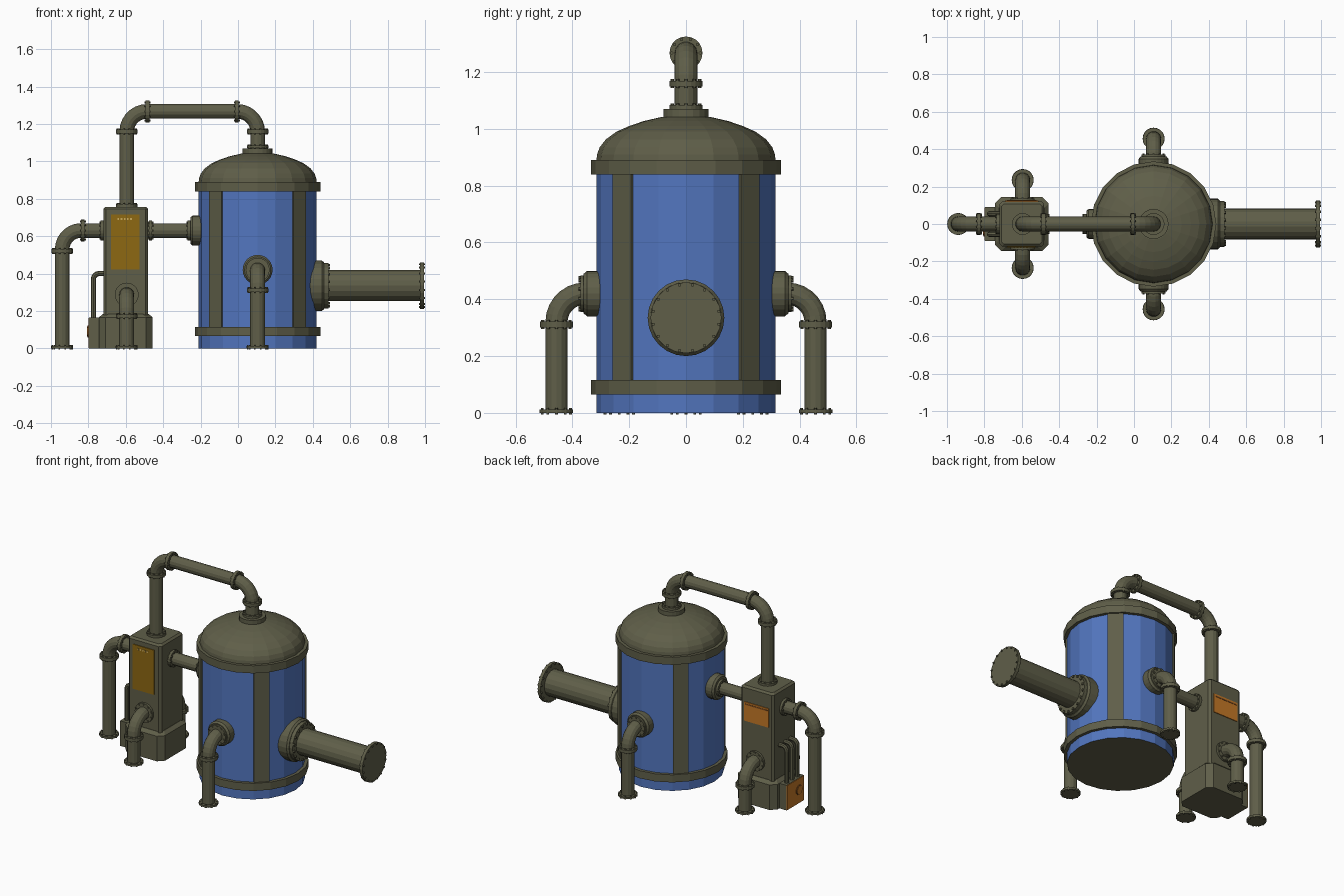
import bpy, bmesh
from math import sin, cos, pi, radians
from mathutils import Vector, Matrix

cube = bpy.data.objects.get("Cube")
if cube:
    bpy.data.objects.remove(cube, do_unlink=True)


def paint(name, rgb):
    m = bpy.data.materials.new(name)
    m.use_nodes = True
    m.diffuse_color = (*rgb, 1)
    m.node_tree.nodes["Principled BSDF"].inputs["Base Color"].default_value = (*rgb, 1)
    return m


OLIVE = paint("olive_metal", (0.115, 0.113, 0.066))
BLUE = paint("blue_paint", (0.085, 0.18, 0.52))
GOLD = paint("gold_panel", (0.27, 0.14, 0.006))
ORANGE = paint("orange_panel", (0.56, 0.19, 0.02))
BROWN = paint("brown_trim", (0.25, 0.085, 0.015))
PALE = paint("pale_gold", (0.6, 0.4, 0.1))

X, Y, Z = Vector((1, 0, 0)), Vector((0, 1, 0)), Vector((0, 0, 1))
TANK = 0.105      # tank axis in x
CAB = -0.595      # cabinet axis in x
SIDES = 20


def finish(name, bm, *mats):
    bmesh.ops.recalc_face_normals(bm, faces=bm.faces)
    me = bpy.data.meshes.new(name)
    bm.to_mesh(me)
    bm.free()
    for m in mats or (OLIVE,):
        me.materials.append(m)
    ob = bpy.data.objects.new(name, me)
    bpy.context.scene.collection.objects.link(ob)
    return ob


def add_disc(bm, start, axis, r, depth, sides, r_end=None):
    """Cylinder that begins at start and runs along axis."""
    axis = axis.normalized()
    rot = Z.rotation_difference(axis).to_matrix().to_4x4()
    bmesh.ops.create_cone(bm, cap_ends=True, segments=sides, radius1=r,
                          radius2=r if r_end is None else r_end, depth=depth,
                          matrix=Matrix.Translation(Vector(start) + axis * depth / 2) @ rot)


def disc(name, start, axis, r, depth, sides=SIDES, mat=OLIVE):
    bm = bmesh.new()
    add_disc(bm, start, axis, r, depth, sides)
    return finish(name, bm, mat)


def box(name, centre, size, mat=OLIVE, turn=0):
    bm = bmesh.new()
    bmesh.ops.create_cube(bm, size=1, matrix=Matrix.Translation(centre)
                          @ Matrix.Rotation(turn, 4, 'Z') @ Matrix.Diagonal((*size, 1)))
    return finish(name, bm, mat)


def loft(bm, rings):
    """Skin rings of points and cap both ends."""
    loops = [[bm.verts.new(p) for p in ring] for ring in rings]
    n = len(loops[0])
    for a, b in zip(loops, loops[1:]):
        for i in range(n):
            j = (i + 1) % n
            bm.faces.new((a[i], a[j], b[j], b[i]))
    bm.faces.new(loops[0])
    bm.faces.new(loops[-1])


def lathe(name, profile, *mats):
    bm = bmesh.new()
    loft(bm, [[(TANK + r * cos(2 * pi * i / SIDES), r * sin(2 * pi * i / SIDES), z)
               for i in range(SIDES)] for r, z in profile])
    return finish(name, bm, *mats)


def chamfered_block(name, cx, levels, cut):
    """Square block with cut corners; levels hold (half width, height)."""
    bm = bmesh.new()
    rings = []
    for h, z in levels:
        k = h - cut
        rings.append([(cx + x, y, z) for x, y in ((h, -k), (h, k), (k, h), (-k, h),
                                                  (-h, k), (-h, -k), (-k, -h), (k, -h))])
    loft(bm, rings)
    return finish(name, bm)


def pipe(name, pts, r=0.04, bend=0.1, sides=14, steps=7):
    """Round pipe through pts with quarter-circle bends."""
    pts = [Vector(p) for p in pts]
    dirs = [(b - a).normalized() for a, b in zip(pts, pts[1:])]
    path = [(pts[0], dirs[0])]
    for c, u, v in zip(pts[1:], dirs, dirs[1:]):
        o = c - u * bend + v * bend
        for i in range(steps + 1):
            k = pi / 2 * i / steps
            path.append((o - v * bend * cos(k) + u * bend * sin(k), u * cos(k) + v * sin(k)))
    path.append((pts[-1], dirs[-1]))
    side = dirs[0].cross(dirs[1]).normalized() if len(dirs) > 1 else Y
    angles = [2 * pi * i / sides for i in range(sides)]
    bm = bmesh.new()
    loft(bm, [[p + r * (cos(a) * side + sin(a) * t.cross(side)) for a in angles] for p, t in path])
    return finish(name, bm)


def flange(name, centre, axis, r=0.058, depth=0.02, bolts=10, bolt=0.006):
    """Plate with a ring of bolts, centred along axis."""
    bm = bmesh.new()
    centre = Vector(centre)
    add_disc(bm, centre - axis * depth / 2, axis, r, depth, SIDES)
    e1 = Vector((axis.y, axis.z, axis.x))
    e2 = axis.cross(e1)
    length = depth + 2 * bolt
    for i in range(bolts):
        a = 2 * pi * (i + 0.5) / bolts
        spot = centre + (r - bolt * 1.3) * (cos(a) * e1 + sin(a) * e2)
        add_disc(bm, spot - axis * length / 2, axis, bolt, length, 6)
    return finish(name, bm)


# Tank shell, blue with an olive underside
shell = lathe("tank_shell", [(0.315, 0), (0.315, 0.88)], BLUE, OLIVE)
for f in shell.data.polygons:
    f.material_index = int(f.normal.z < -0.5)

# Bands, dome and vertical straps
for label, low in (("lower", 0.065), ("upper", 0.84)):
    lathe(label + "_band", [(0.335, low), (0.335, low + 0.05)])
lathe("tank_dome", [(0.316, 0.885), (0.313, 0.91), (0.304, 0.935), (0.282, 0.963), (0.245, 0.99),
                    (0.2, 1.01), (0.15, 1.027), (0.085, 1.042), (0.03, 1.047)])
for i in range(4):
    a = radians(45 + 90 * i)
    box(f"tank_strap_{i + 1}", (TANK + 0.309 * cos(a), 0.309 * sin(a), 0.475),
        (0.022, 0.094, 0.75), turn=a)


def nozzle(name, z, axis, r=0.08, reach=0.36):
    """Round chamfered pad that sticks out of the tank wall."""
    bm = bmesh.new()
    start = Vector((TANK, 0, z))
    add_disc(bm, start + axis * 0.27, axis, r, reach - 0.282, 24)
    add_disc(bm, start + axis * (reach - 0.012), axis, r, 0.012, 24, r - 0.01)
    finish(name, bm)


# Tank top outlet and overhead pipe to the cabinet
TOP = 1.267
disc("top_collar", (TANK, 0, 1.03), Z, 0.08, 0.04)
flange("top_collar_flange", (TANK, 0, 1.077), Z, 0.058, 0.014)
pipe("overhead_pipe", [(TANK, 0, 1.05), (TANK, 0, TOP), (CAB, 0, TOP), (CAB, 0, 0.74)], bend=0.108)
for i, x in enumerate((TANK, CAB)):
    inward = -1 if x > 0 else 1
    flange(f"overhead_drop_flange_{i + 1}", (x, 0, 1.159), Z)
    flange(f"overhead_run_flange_{i + 1}", (x + inward * 0.111, 0, TOP), X)
flange("cabinet_top_flange", (CAB, 0, 0.764), Z, 0.058, 0.016)

# Front and back drain pipes on tank and cabinet
for label, s in (("front", -1), ("back", 1)):
    out = Y * s
    nozzle(f"tank_{label}_nozzle", 0.42, out)
    flange(f"tank_{label}_wall_flange", (TANK, s * 0.364, 0.42), Y, 0.064, 0.016)
    pipe(f"tank_{label}_pipe", [(TANK, s * 0.3, 0.42), (TANK, s * 0.456, 0.42), (TANK, s * 0.456, 0)])
    flange(f"tank_{label}_joint", (TANK, s * 0.456, 0.311), Z)
    flange(f"tank_{label}_foot", (TANK, s * 0.456, 0.006), Z, 0.059, 0.012, bolt=0.005)

    flange(f"cabinet_{label}_wall_flange", (CAB, s * 0.127, 0.287), Y, 0.064, 0.016)
    pipe(f"cabinet_{label}_pipe", [(CAB, s * 0.1, 0.287), (CAB, s * 0.235, 0.287),
                                   (CAB, s * 0.235, 0)], bend=0.1)
    flange(f"cabinet_{label}_joint", (CAB, s * 0.235, 0.172), Z)
    flange(f"cabinet_{label}_foot", (CAB, s * 0.235, 0.006), Z, 0.059, 0.012, bolt=0.005)

# Large side duct on the tank
nozzle("duct_nozzle", 0.335, X, 0.135, 0.355)
flange("duct_wall_flange", (0.47, 0, 0.335), X, 0.122, 0.026, 16, 0.008)
pipe("duct", [(0.4, 0, 0.335), (0.99, 0, 0.335)], r=0.084, sides=18)
flange("duct_end_flange", (0.984, 0, 0.335), X, 0.125, 0.02, 16, 0.006)

# Straight link between tank and cabinet
nozzle("link_nozzle", 0.63, -X)
flange("link_tank_flange", (-0.262, 0, 0.63), X, 0.054, 0.014)
pipe("link_pipe", [(-0.5, 0, 0.63), (-0.22, 0, 0.63)])
flange("link_cabinet_flange", (-0.467, 0, 0.63), X, 0.054, 0.016)

# Outer drop pipe on the cabinet
pipe("outer_pipe", [(-0.7, 0, 0.63), (-0.94, 0, 0.63), (-0.94, 0, 0)])
flange("outer_wall_flange", (-0.727, 0, 0.63), X, 0.054, 0.016)
flange("outer_run_flange", (-0.83, 0, 0.63), X)
flange("outer_joint", (-0.94, 0, 0.52), Z)
flange("outer_foot", (-0.94, 0, 0.006), Z, 0.059, 0.012, bolt=0.005)

# Cabinet body and plinth
chamfered_block("cabinet_plinth", -0.6, [(0.144, 0), (0.144, 0.165), (0.122, 0.185)], 0.035)
chamfered_block("cabinet_body", -0.6, [(0.12, 0.15), (0.12, 0.745), (0.108, 0.757)], 0.014)

# Panels on the cabinet
box("front_panel", (-0.603, -0.121, 0.568), (0.154, 0.008, 0.294), GOLD)
for i in range(5):
    box(f"front_marker_{i + 1}", (-0.64 + i * 0.017, -0.125, 0.692), (0.009, 0.004, 0.012), PALE)
box("back_panel", (-0.6, 0.121, 0.592), (0.18, 0.008, 0.125), ORANGE)
box("back_panel_trim", (-0.6, 0.125, 0.64), (0.16, 0.004, 0.008), BROWN)

# Side service box with conduits
box("service_box", (-0.76, 0, 0.0825), (0.072, 0.18, 0.165))
box("service_box_cover", (-0.797, 0, 0.0825), (0.006, 0.176, 0.161), ORANGE)
disc("service_box_dial", (-0.799, -0.035, 0.09), -X, 0.032, 0.005, 16, BROWN)
disc("service_box_dial_face", (-0.8, -0.035, 0.09), -X, 0.026, 0.006, 16, ORANGE)
for i in (-1, 0, 1):
    pipe(f"conduit_{i + 2}", [(-0.773, i * 0.055, 0.15), (-0.773, i * 0.055, 0.4),
                              (-0.7, i * 0.055, 0.4)], r=0.014, bend=0.03, sides=8, steps=4)
